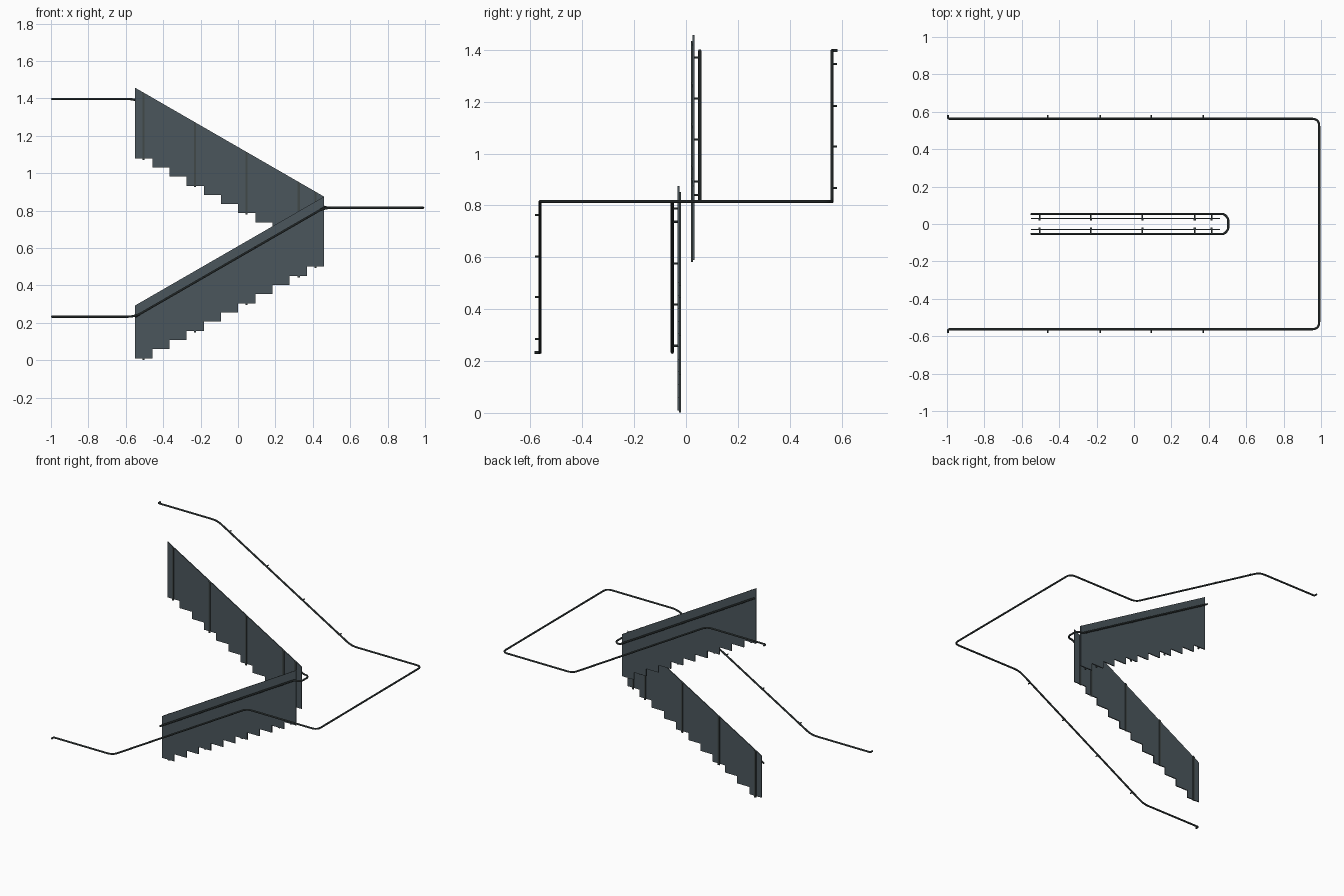
import bpy, bmesh, math
from mathutils import Vector

if "Cube" in bpy.data.objects:
    bpy.data.objects.remove(bpy.data.objects["Cube"])

STEPS, X0, X1 = 11, -0.55, 0.46
TREAD = (X1 - X0) / STEPS
RISE = 0.049
SLOPE = 0.582 / (X1 - X0)
POSTS = (-0.505, -0.23, 0.045, 0.325, 0.415)
WALL_BRACKETS = (-0.46, -0.18, 0.092, 0.37)


def material(name, rgb):
    m = bpy.data.materials.new(name)
    m.diffuse_color = (*rgb, 1)
    m.use_nodes = True
    m.node_tree.nodes["Principled BSDF"].inputs["Base Color"].default_value = m.diffuse_color
    return m


PANEL = material("slate panel", (0.070, 0.094, 0.108))
METAL = material("dark metal", (0.052, 0.066, 0.066))


def add_mesh(name, bm, mat):
    bmesh.ops.recalc_face_normals(bm, faces=bm.faces)
    me = bpy.data.meshes.new(name)
    bm.to_mesh(me)
    bm.free()
    ob = bpy.data.objects.new(name, me)
    me.materials.append(mat)
    bpy.context.collection.objects.link(ob)
    return ob


def plate(name, outline, y0, y1, mat):
    """Extrude an (x, z) outline from y0 to y1."""
    bm = bmesh.new()
    face = bm.faces.new([bm.verts.new((x, y0, z)) for x, z in outline])
    out = bmesh.ops.extrude_face_region(bm, geom=[face])
    moved = [v for v in out["geom"] if isinstance(v, bmesh.types.BMVert)]
    bmesh.ops.translate(bm, verts=moved, vec=(0, y1 - y0, 0))
    return add_mesh(name, bm, mat)


def rounded(points, radius, n=5):
    """Replace the inner corners of a path with short arcs."""
    pts = [Vector(p) for p in points]
    path = [pts[0]]
    for a, b, c in zip(pts, pts[1:], pts[2:]):
        r = min(radius, (a - b).length * 0.45, (c - b).length * 0.45)
        p, q = b + (a - b).normalized() * r, b + (c - b).normalized() * r
        for i in range(n + 1):
            t = i / n
            path.append(p * (1 - t) ** 2 + b * 2 * t * (1 - t) + q * t * t)
    return path + [pts[-1]]


def tube(name, path, radius):
    cu = bpy.data.curves.new(name, 'CURVE')
    cu.dimensions = '3D'
    cu.bevel_depth = radius
    cu.bevel_resolution = 2
    cu.use_fill_caps = True
    sp = cu.splines.new('POLY')
    sp.points.add(len(path) - 1)
    for point, co in zip(sp.points, path):
        point.co = (*co, 1)
    cu.materials.append(METAL)
    ob = bpy.data.objects.new(name, cu)
    bpy.context.collection.objects.link(ob)
    bpy.ops.object.select_all(action='DESELECT')
    ob.select_set(True)
    bpy.context.view_layer.objects.active = ob
    bpy.ops.object.convert(target='MESH')
    bpy.ops.object.shade_smooth_by_angle(angle=math.radians(40))


def rail_z(x, side):
    """Height of the sloping rail; side -1 is the lower flight, 1 the upper."""
    return 0.815 + side * SLOPE * (X1 - x)


def top_z(x, side):
    return 0.875 + side * SLOPE * (X1 - x)


def bottom_z(x, side):
    i = min(STEPS - 1, int((x - X0) / TREAD))
    return 0.01 + RISE * i if side < 0 else 1.08 - RISE * i


for side, flight in ((-1, "lower"), (1, "upper")):
    # stepped balustrade panel
    outline = [(X0, top_z(X0, side))]
    for i in range(STEPS):
        xa, xb = X0 + i * TREAD, X0 + (i + 1) * TREAD
        z = bottom_z((xa + xb) / 2, side)
        outline += [(xa, z), (xb, z)]
    outline.append((X1, top_z(X1, side)))
    plate(flight + "_panel", outline, side * 0.026, side * 0.033, PANEL)

    for x in POSTS:
        # upright on the inner face of the panel
        a, b, base = x - 0.006, x + 0.006, bottom_z(x, side) - 0.008
        plate(flight + "_post", [(a, base), (b, base), (b, top_z(b, side)),
              (a, top_z(a, side))], side * 0.020, side * 0.0262, METAL)
        # bracket from panel to inner handrail
        z = rail_z(x, side)
        tube(flight + "_rail_bracket",
             [(x, side * 0.03, z), (x, side * 0.053, z)], 0.004)

    # brackets toward the wall
    for x in WALL_BRACKETS:
        z = rail_z(x, side)
        tube(flight + "_wall_bracket",
             [(x, side * 0.563, z), (x, side * 0.583, z)], 0.004)


def half_outer(side):
    y, z = side * 0.563, rail_z(X0, side)
    return [(-0.994, side * 0.584, z), (-0.994, y, z), (X0, y, z),
            (X1, y, 0.815), (0.99, y, 0.815)]


def half_inner(side):
    y = side * 0.053
    return [(X0, y, rail_z(X0, side)), (X1, y, 0.815),
            (0.482, y, 0.815), (0.504, side * 0.03, 0.815)]


# continuous handrails turning at the landing
tube("outer_handrail", rounded(half_outer(-1) + half_outer(1)[::-1], 0.04), 0.006)
tube("inner_handrail", rounded(half_inner(-1) + half_inner(1)[::-1], 0.015), 0.006)
